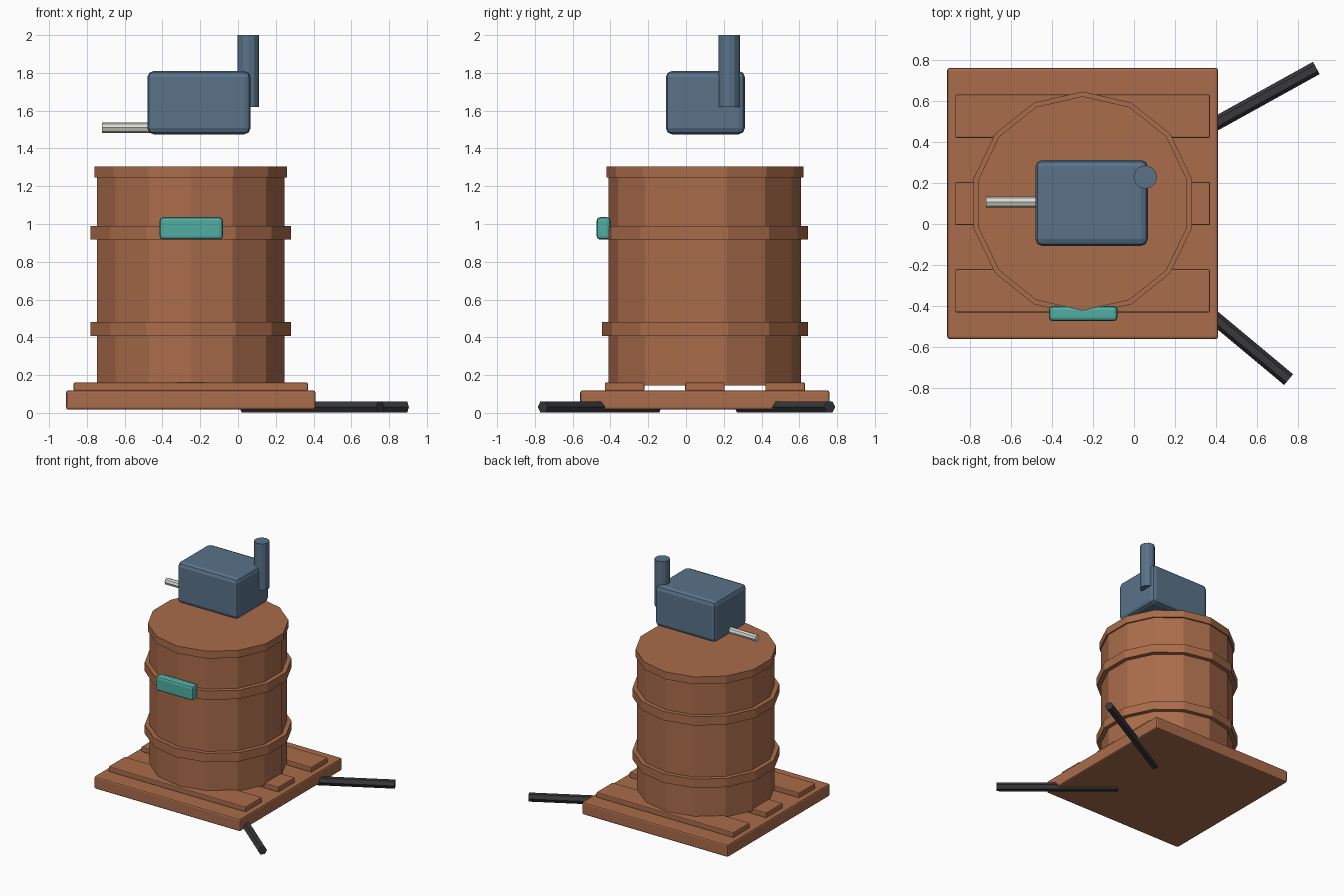
import bpy
from math import pi, atan2, hypot

if "Cube" in bpy.data.objects:
    bpy.data.objects.remove(bpy.data.objects["Cube"])


def material(name, rgb):
    m = bpy.data.materials.new(name)
    m.diffuse_color = (*rgb, 1)
    m.use_nodes = True
    m.node_tree.nodes["Principled BSDF"].inputs["Base Color"].default_value = m.diffuse_color
    return m


WOOD = material("terracotta", (0.40, 0.15, 0.07))
STEEL = material("slate_blue", (0.10, 0.17, 0.25))
TEAL = material("teal", (0.08, 0.42, 0.36))
DARK = material("charcoal", (0.04, 0.04, 0.045))
PALE = material("pale_metal", (0.72, 0.72, 0.66))


def box(name, x, y, z, mat, bevel, segments=2):
    """Bevelled box from (min, max) pairs."""
    bpy.ops.mesh.primitive_cube_add(size=1, location=[(a + b) / 2 for a, b in (x, y, z)])
    o = bpy.context.object
    o.name = name
    o.scale = [b - a for a, b in (x, y, z)]
    bpy.ops.object.transform_apply(location=False, rotation=False, scale=True)
    mod = o.modifiers.new("bevel", "BEVEL")
    mod.width = bevel
    mod.segments = segments
    o.data.materials.append(mat)
    return o


def drum(name, x, y, z0, z1, radius, sides, mat):
    """Upright faceted cylinder."""
    bpy.ops.mesh.primitive_cylinder_add(vertices=sides, radius=radius, depth=z1 - z0,
                                        location=(x, y, (z0 + z1) / 2))
    o = bpy.context.object
    o.name = name
    o.data.materials.append(mat)
    return o


def rod(name, start, end, z, radius, sides, mat):
    """Horizontal faceted bar between two plan points."""
    dx, dy = end[0] - start[0], end[1] - start[1]
    bpy.ops.mesh.primitive_cylinder_add(
        vertices=sides, radius=radius, depth=hypot(dx, dy),
        location=((start[0] + end[0]) / 2, (start[1] + end[1]) / 2, z),
        rotation=(0, pi / 2, atan2(dy, dx)))
    o = bpy.context.object
    o.name = name
    o.data.materials.append(mat)
    return o


CX, CY = -0.25, 0.10

# pallet base and its three slats
box("base", (CX - 0.66, CX + 0.66), (CY - 0.66, CY + 0.66), (0.017, 0.119), WOOD, 0.012)
for i in (-1, 0, 1):
    y = CY + 0.425 * i
    box(f"slat_{i + 2}", (CX - 0.62, CX + 0.62), (y - 0.105, y + 0.105), (0.117, 0.16), WOOD, 0.006)

# barrel body, lid and two hoops
drum("barrel", CX, CY, 0.145, 1.25, 0.51, 14, WOOD)
drum("lid", CX, CY, 1.245, 1.305, 0.522, 14, WOOD)
for i, z in enumerate((0.408, 0.918)):
    drum(f"hoop_{i + 1}", CX, CY, z, z + 0.072, 0.545, 14, WOOD)

# handle block on the front
box("front_block", (-0.415, -0.08), (-0.473, -0.40), (0.917, 1.036), TEAL, 0.018)

# hovering motor with chimney and shaft
box("motor", (-0.48, 0.067), (-0.107, 0.312), (1.475, 1.81), STEEL, 0.033)
drum("chimney", 0.055, 0.228, 1.62, 2.0, 0.057, 12, STEEL)
rod("shaft", (-0.72, 0.107), (-0.46, 0.107), 1.51, 0.027, 8, PALE)

# pull bars under the base
rod("pull_bar_back", (0.03, 0.285), (0.888, 0.76), 0.031, 0.034, 6, DARK)
rod("pull_bar_front", (0.03, -0.155), (0.753, -0.758), 0.031, 0.034, 6, DARK)
